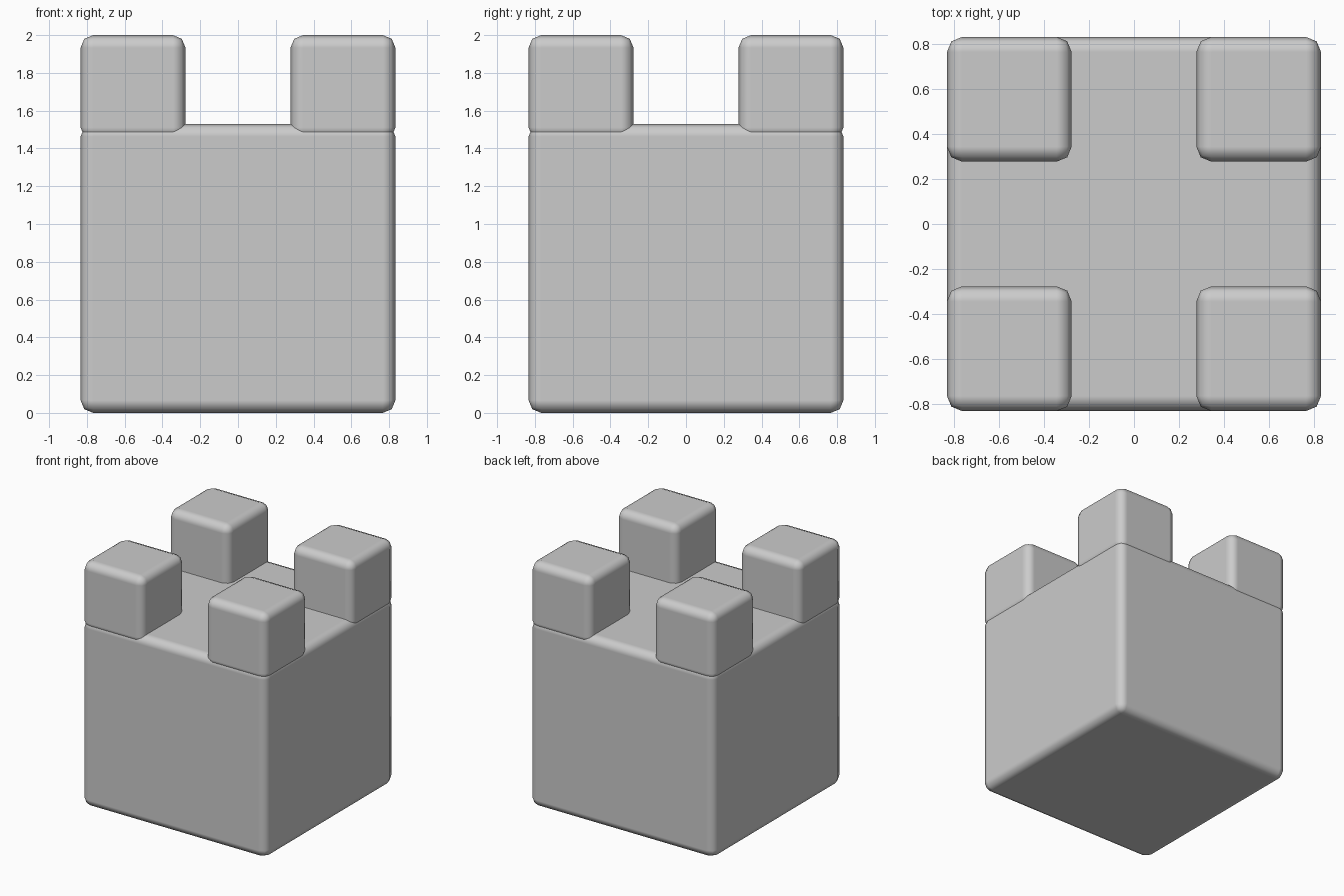
import bpy

if "Cube" in bpy.data.objects:
    bpy.data.objects.remove(bpy.data.objects["Cube"])

W = 1.667          # overall width
C = W / 3          # corner cube size
BEVEL = 0.067


def rounded_box(name, size, centre):
    bpy.ops.mesh.primitive_cube_add(size=1, location=centre)
    ob = bpy.context.object
    ob.name = name
    ob.scale = size
    bpy.ops.object.transform_apply(location=False, rotation=False, scale=True)
    ob.data.shade_smooth()
    mod = ob.modifiers.new("rounded_edges", 'BEVEL')
    mod.width = BEVEL
    mod.segments = 2
    mod.harden_normals = True
    return ob


# Main block
rounded_box("tower_block", (W, W, 1.53), (0, 0, 0.765))

# Four corner battlements, sunk slightly into the block
for sx, side in ((-1, "left"), (1, "right")):
    for sy, end in ((-1, "front"), (1, "back")):
        rounded_box(f"battlement_{end}_{side}", (C, C, C), (sx * C, sy * C, 2 - C / 2))
